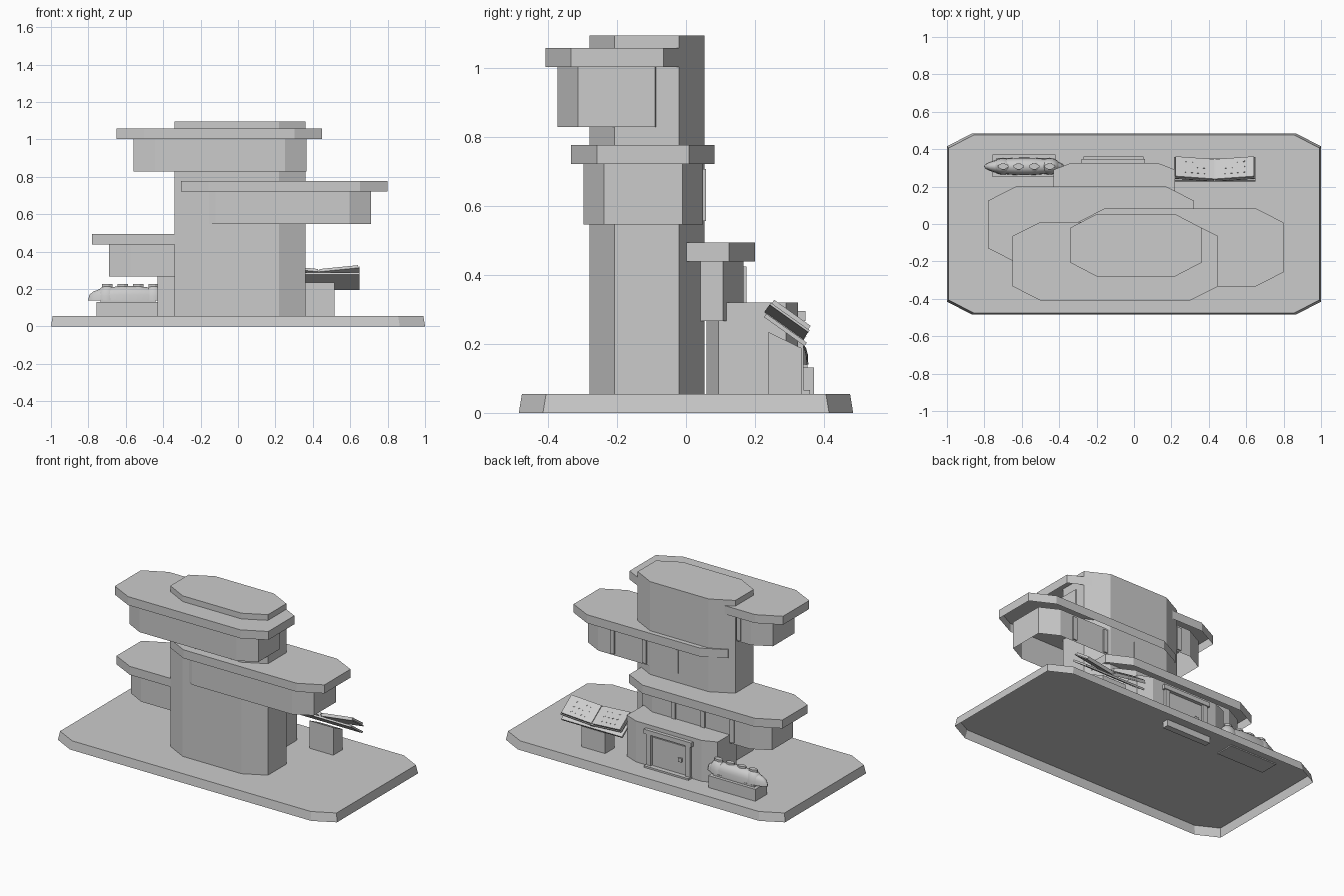
import bpy, bmesh, math
from mathutils import Matrix, Vector

cube = bpy.data.objects.get("Cube")
if cube:
    bpy.data.objects.remove(cube, do_unlink=True)

grey = bpy.data.materials.new("plain grey")
grey.use_nodes = True
grey.diffuse_color = (0.6, 0.6, 0.6, 1)
grey.node_tree.nodes["Principled BSDF"].inputs["Base Color"].default_value = (0.6, 0.6, 0.6, 1)


def finish(name, bm):
    bmesh.ops.recalc_face_normals(bm, faces=bm.faces)
    mesh = bpy.data.meshes.new(name)
    bm.to_mesh(mesh)
    bm.free()
    mesh.materials.append(grey)
    ob = bpy.data.objects.new(name, mesh)
    bpy.context.collection.objects.link(ob)
    return ob


def prism(name, x, y, z, cut, taper=0.0):
    """Vertical shell with chamfered corners and a top, open underneath."""
    (x0, x1), (y0, y1), (z0, z1), (cx, cy) = x, y, z, cut
    outline = [(x0 + cx, y0), (x1 - cx, y0), (x1, y0 + cy), (x1, y1 - cy),
               (x1 - cx, y1), (x0 + cx, y1), (x0, y1 - cy), (x0, y0 + cy)]
    bm = bmesh.new()
    low = [bm.verts.new((px, py, z0)) for px, py in outline]
    high = [bm.verts.new((px - math.copysign(taper, px), py - math.copysign(taper, py), z1))
            for px, py in outline]
    bm.faces.new(high)
    for i in range(len(low)):
        j = (i + 1) % len(low)
        bm.faces.new((low[i], low[j], high[j], high[i]))
    return finish(name, bm)


def box(name, x, y, z, matrix=None):
    bm = bmesh.new()
    size = Vector((x[1] - x[0], y[1] - y[0], z[1] - z[0]))
    mid = Vector((sum(x) / 2, sum(y) / 2, sum(z) / 2))
    bmesh.ops.create_cube(bm, size=1, matrix=Matrix.LocRotScale(mid, None, size))
    if matrix:
        bm.transform(matrix)
    return finish(name, bm)


# Base and central tower
FLOOR = 0.055
prism("base", (-1, 1), (-0.485, 0.485), (0, FLOOR), (0.135, 0.07), 0.009)
prism("tower", (-0.34, 0.36), (-0.28, 0.053), (FLOOR, 1.095), (0.14, 0.073))

# Three cantilevered storeys, each a room under a wider roof slab
storeys = {
    "lower": ((-0.69, 0.24), (-0.17, 0.167), 0.267, (-0.78, 0.32), (-0.205, 0.2), 0.439, (-0.45, -0.24, -0.03)),
    "middle": ((-0.235, 0.71), (-0.298, 0.05), 0.547, (-0.305, 0.8), (-0.333, 0.083), 0.722, (0.03, 0.26, 0.49)),
    "upper": ((-0.56, 0.365), (-0.373, -0.03), 0.83, (-0.65, 0.45), (-0.408, 0.01), 1.003, (-0.36,)),
}
for level, (rx, ry, rz, sx, sy, sz, mullions) in storeys.items():
    prism(level + "_room", rx, ry, (rz, sz), (0.115, 0.06))
    prism(level + "_roof", sx, sy, (sz, sz + 0.055), (0.148, 0.075))
    for i, mx in enumerate(mullions):
        box(f"{level}_mullion_{i + 1}", (mx - 0.015, mx + 0.015), (ry[1] - 0.01, ry[1] + 0.008),
            (rz + 0.01, sz - 0.015))

# Entrance block with door, frame, canopy and step
prism("entrance", (-0.43, 0.22), (0.06, 0.325), (FLOOR, 0.32), (0.09, 0.035))
DOOR = -0.11
box("door", (DOOR - 0.12, DOOR + 0.12), (0.32, 0.329), (FLOOR, 0.25))
for side, name in ((-1, "right"), (1, "left")):
    edge = DOOR + side * 0.14
    box(name + "_door_post", (edge - 0.016, edge + 0.016), (0.32, 0.341), (FLOOR, 0.268))
box("door_canopy", (DOOR - 0.17, DOOR + 0.17), (0.32, 0.347), (0.266, 0.295))
box("door_step", (DOOR - 0.16, DOOR + 0.16), (0.32, 0.36), (0.015, 0.066))
box("door_knob", (DOOR - 0.095, DOOR - 0.07), (0.325, 0.34), (0.145, 0.17))

# Planter carrying a long rounded pod with four capped bumps
box("planter", (-0.757, -0.42), (0.25, 0.372), (0.048, 0.132))
box("planter_rim", (-0.735, -0.44), (0.268, 0.352), (0.13, 0.143))


def dome(name, centre, radii, power):
    """Upper half of an ellipsoid; a low power makes the ends blunter."""
    bm = bmesh.new()
    bmesh.ops.create_uvsphere(bm, u_segments=24, v_segments=12, radius=1)
    bmesh.ops.bisect_plane(bm, geom=bm.verts[:] + bm.edges[:] + bm.faces[:], dist=0.0001,
                           plane_co=(0, 0, 0), plane_no=(0, 0, -1), clear_outer=True)
    bmesh.ops.holes_fill(bm, edges=[e for e in bm.edges if e.is_boundary])
    for v in bm.verts:
        v.co.z = max(v.co.z, 0) ** power
        v.co = Vector(centre) + Vector(r * c for r, c in zip(radii, v.co))
    ob = finish(name, bm)
    bpy.ops.object.select_all(action="DESELECT")
    ob.select_set(True)
    bpy.context.view_layer.objects.active = ob
    bpy.ops.object.shade_smooth_by_angle(angle=math.radians(50))


dome("pod", (-0.587, 0.308, 0.14), (0.215, 0.047, 0.076), 0.7)
for i in range(4):
    bx = -0.7 + i * 0.083
    dome(f"pod_bump_{i + 1}", (bx, 0.308, 0.14), (0.058, 0.044, 0.079), 0.9)
    prism(f"pod_cap_{i + 1}", (bx - 0.028, bx + 0.028), (0.292, 0.324), (0.208, 0.226), (0.02, 0.011))

# Pedestal with a sloping top
pedestal = box("book_pedestal", (0.345, 0.515), (0.24, 0.335), (FLOOR, 0.234))
for v in pedestal.data.vertices:
    if v.co.z > 0.1 and v.co.y > 0.3:
        v.co.z = 0.188

# Open book, leaning back, with pages lifting away from the spine
lean = Matrix.Translation((0.432, 0.285, 0.236)) @ Matrix.Rotation(math.radians(-35.5), 4, "X")
box("book_cover", (-0.218, 0.218), (-0.072, 0.072), (0, 0.012), lean)
box("book_spine", (-0.014, 0.014), (-0.072, 0.06), (0, 0.026), lean)
for side, name in ((-1, "right"), (1, "left")):
    lift = lean @ Matrix.Translation((0, -0.01, 0.012)) @ Matrix.Rotation(math.radians(-7 * side), 4, "Y")
    span = sorted((0, side * 0.22))
    box(name + "_inner_cover", span, (-0.07, 0.068), (0, 0.007), lift)
    inset = sorted((side * 0.006, side * 0.214))
    box(name + "_pages", inset, (-0.067, 0.063), (0.006, 0.02), lift)
    # Rows of small marks on the page
    for row in range(3):
        for col in range(4):
            px, py = side * (0.06 + 0.033 * col), -0.035 + 0.035 * row
            box(f"{name}_page_mark_{row}_{col}", (px - 0.005, px + 0.005), (py - 0.003, py + 0.003),
                (0.018, 0.022), lift)
